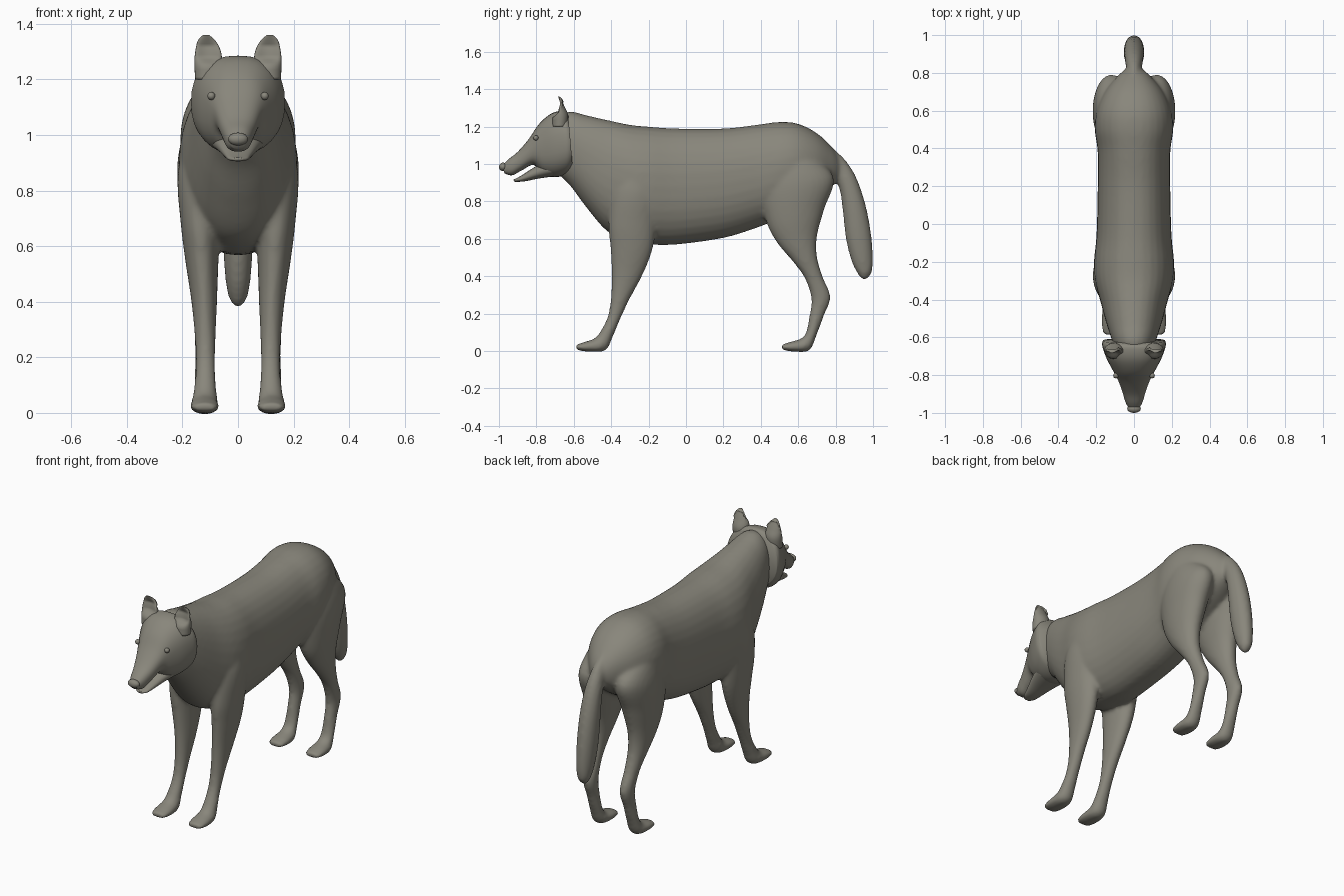
import bpy, bmesh, math
from mathutils import Vector

fur = bpy.data.materials.new("grey_brown")
fur.diffuse_color = (0.25, 0.24, 0.20, 1)


def spline(keys, steps=5):
    """Catmull-Rom through tuples of numbers."""
    out = []
    for i in range(len(keys) - 1):
        p = [keys[max(0, min(len(keys) - 1, i + k))] for k in (-1, 0, 1, 2)]
        for s in range(steps):
            t = s / steps
            out.append([0.5 * (2 * b + (c - a) * t + (2 * a - 5 * b + 4 * c - d) * t * t
                               + (3 * b - a - 3 * c + d) * t ** 3) for a, b, c, d in zip(*p)])
    out.append(list(keys[-1]))
    return out


def finish(bm, name):
    bmesh.ops.recalc_face_normals(bm, faces=bm.faces)
    me = bpy.data.meshes.new(name)
    bm.to_mesh(me)
    bm.free()
    me.materials.append(fur)
    me.shade_smooth()
    ob = bpy.data.objects.new(name, me)
    bpy.context.collection.objects.link(ob)
    return ob


def loft(bm, keys, side=1, power=2.0, n=32):
    """Rings spanning two profile points: (y1, z1, y2, z2, x centre, half width)."""
    def bend(v):
        return math.copysign(abs(v) ** (2 / power), v)
    prev = None
    for y1, z1, y2, z2, xc, hw in spline(keys):
        ring = []
        for i in range(n):
            a = 2 * math.pi * i / n
            c, s = (bend(math.cos(a)) + 1) / 2, bend(math.sin(a))
            ring.append(bm.verts.new((side * (xc + hw * s), y2 + (y1 - y2) * c, z2 + (z1 - z2) * c)))
        if prev:
            for i in range(n):
                j = (i + 1) % n
                bm.faces.new((prev[i], prev[j], ring[j], ring[i]))
        else:
            bm.faces.new(ring)
        prev = ring
    bm.faces.new(prev)


def ball(name, loc, size):
    bm = bmesh.new()
    bmesh.ops.create_uvsphere(bm, u_segments=20, v_segments=12, radius=1)
    for v in bm.verts:
        v.co = Vector(loc) + Vector([a * b for a, b in zip(v.co, size)])
    return finish(bm, name)


# Torso from neck to rump: y, top z, bottom z, half width
torso = [(-.70, 1.25, .96, .085), (-.62, 1.28, .885, .115), (-.53, 1.26, .765, .145),
         (-.42, 1.235, .64, .175), (-.30, 1.21, .585, .207), (-.20, 1.20, .57, .212),
         (-.05, 1.19, .57, .198), (.20, 1.19, .605, .192), (.38, 1.21, .66, .192),
         (.50, 1.225, .71, .208), (.60, 1.215, .76, .198), (.70, 1.165, .82, .155),
         (.78, 1.09, .88, .09), (.82, 1.03, .92, .045)]

front_leg = [(-.34, 1.03, -.19, 1.03, .12, .06), (-.40, .86, -.14, .86, .132, .085),
             (-.415, .68, -.155, .70, .135, .072), (-.405, .56, -.18, .54, .13, .06),
             (-.397, .42, -.235, .40, .122, .047), (-.402, .28, -.30, .28, .118, .038),
             (-.42, .18, -.352, .17, .117, .035), (-.458, .105, -.39, .08, .118, .04),
             (-.49, .068, -.43, .004, .12, .048), (-.54, .05, -.52, -.003, .12, .054),
             (-.59, .034, -.585, .006, .12, .042)]

hind_leg = [(.47, 1.06, .66, 1.06, .11, .075), (.405, .87, .79, .93, .118, .10),
            (.43, .69, .74, .76, .125, .085), (.49, .575, .702, .62, .13, .064),
            (.57, .48, .70, .51, .13, .05), (.635, .39, .73, .40, .125, .040),
            (.67, .28, .773, .29, .12, .036), (.66, .19, .738, .19, .12, .034),
            (.64, .095, .70, .09, .12, .038), (.61, .065, .66, .004, .12, .046),
            (.56, .05, .58, -.003, .12, .054), (.51, .034, .515, .006, .12, .042)]

tail = [(.78, 1.09, .74, .93, 0, .035), (.85, 1.025, .79, .92, 0, .04),
        (.91, .93, .822, .86, 0, .048), (.958, .79, .838, .75, 0, .054),
        (.988, .64, .855, .60, 0, .054), (1.0, .50, .885, .48, 0, .046),
        (.993, .42, .92, .41, 0, .033), (.965, .383, .945, .383, 0, .012)]

# Torso, legs and tail fused into one skin
bm = bmesh.new()
loft(bm, [(y, t, y, b, 0, w) for y, t, b, w in torso], power=2.2)
for s in (-1, 1):
    loft(bm, front_leg, s)
    loft(bm, hind_leg, s)
loft(bm, tail)
body = finish(bm, "body_legs_and_tail")
m = body.modifiers.new("fuse", 'REMESH')
m.mode = 'VOXEL'
m.voxel_size = 0.011
m.use_smooth_shade = True
m = body.modifiers.new("soften", 'SMOOTH')
m.factor = 0.5
m.iterations = 7

# Head with flared cheeks, tapering into the upper muzzle
bm = bmesh.new()
loft(bm, [(-.63, 1.265, -.605, .975, 0, .165), (-.655, 1.285, -.635, .945, 0, .168),
          (-.72, 1.27, -.70, .93, 0, .146), (-.785, 1.215, -.765, .945, 0, .112),
          (-.84, 1.135, -.815, .995, 0, .084), (-.90, 1.065, -.88, .965, 0, .061),
          (-.95, 1.025, -.93, .94, 0, .046), (-.985, .99, -.97, .95, 0, .026)], power=2.4)
finish(bm, "head")

# Lower jaw, leaving an open mouth
bm = bmesh.new()
loft(bm, [(-.72, 1.03, -.70, .935, 0, .10), (-.80, .99, -.79, .922, 0, .072),
          (-.87, .945, -.86, .908, 0, .048), (-.905, .925, -.90, .905, 0, .036),
          (-.922, .918, -.92, .906, 0, .018)], power=2.3)
finish(bm, "lower_jaw")

# Ears, cupped towards the front, and eyes
for s, label in ((-1, "right"), (1, "left")):
    bm = bmesh.new()
    loft(bm, [(-.715, 1.20, -.635, 1.20, .108, .046), (-.712, 1.26, -.63, 1.26, .107, .05),
              (-.705, 1.305, -.648, 1.305, .108, .045), (-.693, 1.34, -.665, 1.34, .113, .031),
              (-.684, 1.36, -.676, 1.36, .115, .01)], s, n=24)
    for v in bm.verts:
        across = (abs(v.co.x) - .108) / .05
        if v.co.y < -.67 and v.co.z > 1.25:
            v.co.y += .035 * max(0, 1 - across ** 2) * min(1, (v.co.z - 1.25) / .03) \
                * max(0, min(1, (1.36 - v.co.z) / .04))
    finish(bm, label + "_ear")
    ball(label + "_eye", (s * .096, -.803, 1.14), (.014, .014, .014))

# Nose tip
ball("nose", (0, -.978, .985), (.036, .022, .023))
